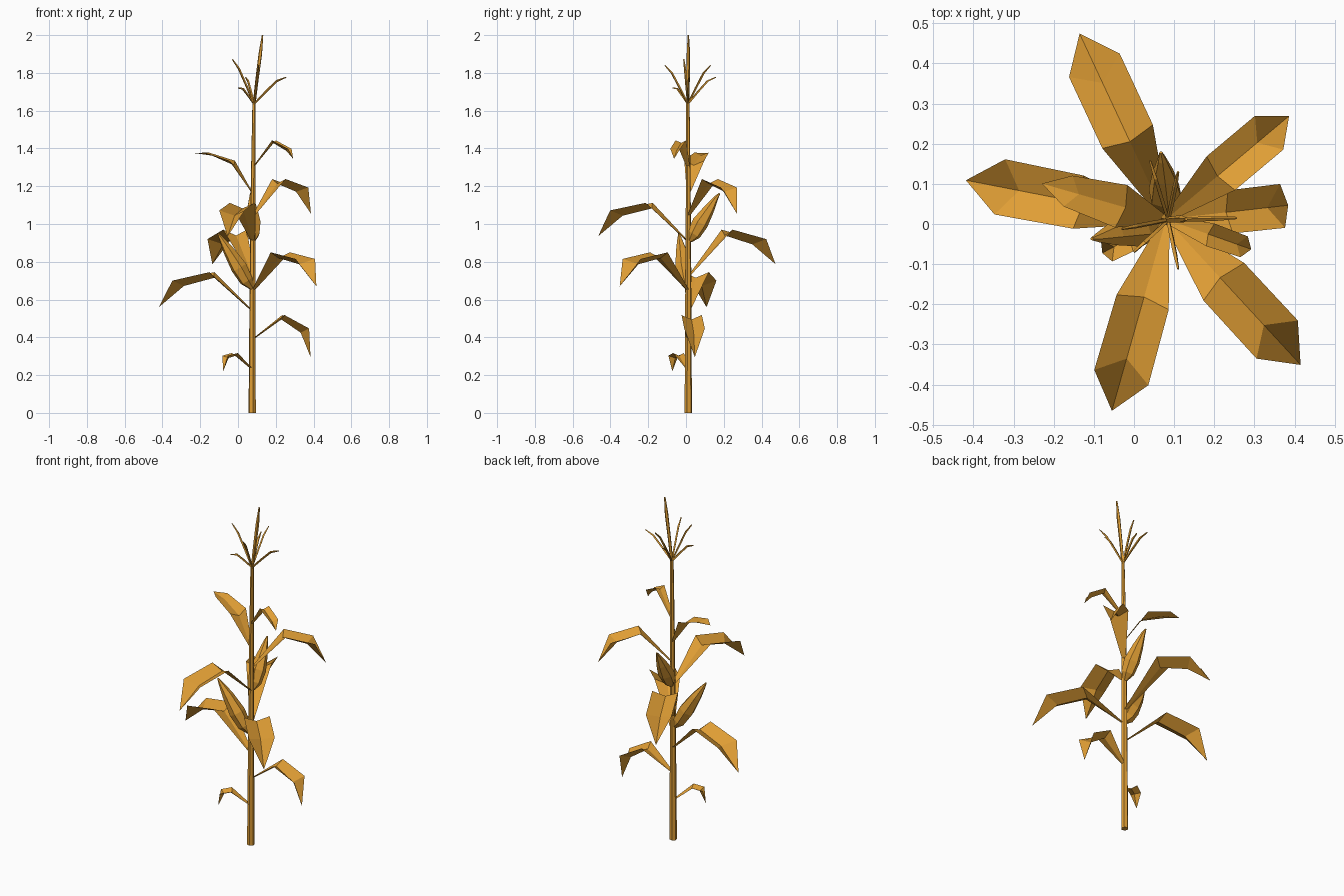
import bpy, bmesh, math
from mathutils import Vector

cube = bpy.data.objects.get("Cube")
if cube:
    bpy.data.objects.remove(cube, do_unlink=True)

straw = bpy.data.materials.new("dry_straw")
straw.use_nodes = True
colour = (0.74, 0.34, 0.035, 1)
straw.diffuse_color = colour
bsdf = straw.node_tree.nodes["Principled BSDF"]
bsdf.inputs["Base Color"].default_value = colour
bsdf.inputs["Roughness"].default_value = 0.9

STEM = Vector((0.08, 0.012, 0))


def finish(name, bm):
    mesh = bpy.data.meshes.new(name)
    bm.to_mesh(mesh)
    bm.free()
    mesh.materials.append(straw)
    obj = bpy.data.objects.new(name, mesh)
    bpy.context.collection.objects.link(obj)
    return obj


def tube(name, path, radii, sides):
    """Faceted tube through the path points, closed at both ends."""
    bm = bmesh.new()
    pts = [Vector(p) for p in path]
    rings = []
    for i, (p, r) in enumerate(zip(pts, radii)):
        along = pts[min(i + 1, len(pts) - 1)] - pts[max(i - 1, 0)]
        side = along.cross(Vector((0.3, 1, 0))).normalized()
        up = along.cross(side).normalized()
        angles = [math.tau * k / sides for k in range(sides)]
        rings.append([bm.verts.new(p + r * (side * math.cos(a) + up * math.sin(a)))
                      for a in angles])
    for low, high in zip(rings, rings[1:]):
        for k in range(sides):
            j = (k + 1) % sides
            bm.faces.new((low[k], low[j], high[j], high[k]))
    bm.faces.new(rings[0])
    bm.faces.new(rings[-1])
    bmesh.ops.recalc_face_normals(bm, faces=bm.faces)
    return finish(name, bm)


def leaf(name, heading, base_z, bend, shoulder, tip, widths):
    """Folded blade: narrow base, two V-shaped cross-sections and a point."""
    a = math.radians(heading)
    out = Vector((math.cos(a), math.sin(a), 0))
    left = Vector((-out.y, out.x, 0))
    bm = bmesh.new()

    def section(reach, z, width, inward, drop):
        mid = STEM + out * reach + Vector((0, 0, z))
        fold = mid - out * inward * width - Vector((0, 0, drop * width))
        return [bm.verts.new(v) for v in
                (mid + left * width / 2, fold, mid - left * width / 2)]

    rows = [section(0.008, base_z, 0.022, 0, 0.3),
            section(*bend, widths[0], 0.1, 0.22),
            section(*shoulder, widths[1], 0.35, 0.2)]
    for near, far in zip(rows, rows[1:]):
        for k in (0, 1):
            bm.faces.new((near[k], near[k + 1], far[k + 1], far[k]))
    point = bm.verts.new(STEM + out * tip[0] + Vector((0, 0, tip[1])))
    for k in (0, 1):
        bm.faces.new((rows[-1][k], rows[-1][k + 1], point))
    return finish(name, bm)


# Stalk and central tassel spike
tube("stalk", [(0.075, 0.012, 0), (0.077, 0.012, 0.7), (0.08, 0.012, 1.2), (0.085, 0.01, 1.65)],
     [0.02, 0.016, 0.013, 0.009], 6)
tube("tassel_spike", [(0.085, 0.01, 1.63), (0.1, 0.011, 1.76), (0.118, 0.012, 1.9), (0.13, 0.012, 2)],
     [0.008, 0.009, 0.01, 0.004], 5)

# Tassel side branches, arching out to their tips
crown = Vector((0.085, 0.01, 1.635))
tips = [(0.255, 0.015, 1.777), (0.04, 0.158, 1.777), (-0.03, -0.012, 1.872),
        (0.11, -0.112, 1.84), (0.11, 0.13, 1.84), (0, -0.07, 1.72)]
for i, t in enumerate(tips):
    span = Vector(t) - crown
    arch = Vector((0, 0, 0.022))
    path = [crown, crown + span * 0.35 + arch * 0.6, crown + span * 0.7 + arch, t]
    tube(f"tassel_branch_{i + 1}", path, [0.005, 0.006, 0.006, 0.003], 4)

# Leaves: heading, base height, then (reach, height) of each fold, and widths
leaf("leaf_lowest", 208, 0.235, (0.11, 0.317), (0.168, 0.303), (0.18, 0.22), (0.065, 0.06))
leaf("leaf_low_left", 6.5, 0.4, (0.161, 0.518), (0.292, 0.447), (0.306, 0.295), (0.108, 0.11))
leaf("leaf_low_right", 169, 0.545, (0.223, 0.745), (0.422, 0.7), (0.508, 0.56), (0.135, 0.14))
leaf("leaf_mid_front", -47.3, 0.655, (0.212, 0.85), (0.408, 0.815), (0.494, 0.67), (0.138, 0.14))
leaf("leaf_mid_back", 115, 0.73, (0.227, 0.97), (0.423, 0.92), (0.51, 0.787), (0.139, 0.139))
leaf("leaf_high_front", 254.2, 0.915, (0.215, 1.112), (0.41, 1.072), (0.496, 0.935), (0.135, 0.14))
leaf("leaf_high_left", 40, 1.05, (0.178, 1.238), (0.335, 1.193), (0.4, 1.055), (0.11, 0.11))
leaf("leaf_high_right", 164, 1.17, (0.116, 1.335), (0.254, 1.378), (0.322, 1.375), (0.11, 0.08))
leaf("leaf_top", -19.5, 1.31, (0.117, 1.443), (0.206, 1.398), (0.225, 1.345), (0.06, 0.055))

# Ears: husk-wrapped cobs leaning away from the stalk
husk_radii = [0.012, 0.036, 0.044, 0.03, 0.012, 0.004]
tube("lower_ear", [(0.075, 0.005, 0.66), (0.045, -0.004, 0.7), (0.005, -0.014, 0.77),
                   (-0.05, -0.024, 0.86), (-0.09, -0.034, 0.925), (-0.105, -0.037, 0.95)],
     husk_radii, 6)
tube("upper_ear", [(0.08, 0.02, 0.91), (0.08, 0.042, 0.945), (0.078, 0.075, 1.005),
                   (0.074, 0.12, 1.075), (0.07, 0.16, 1.14), (0.067, 0.178, 1.162)],
     husk_radii, 6)
